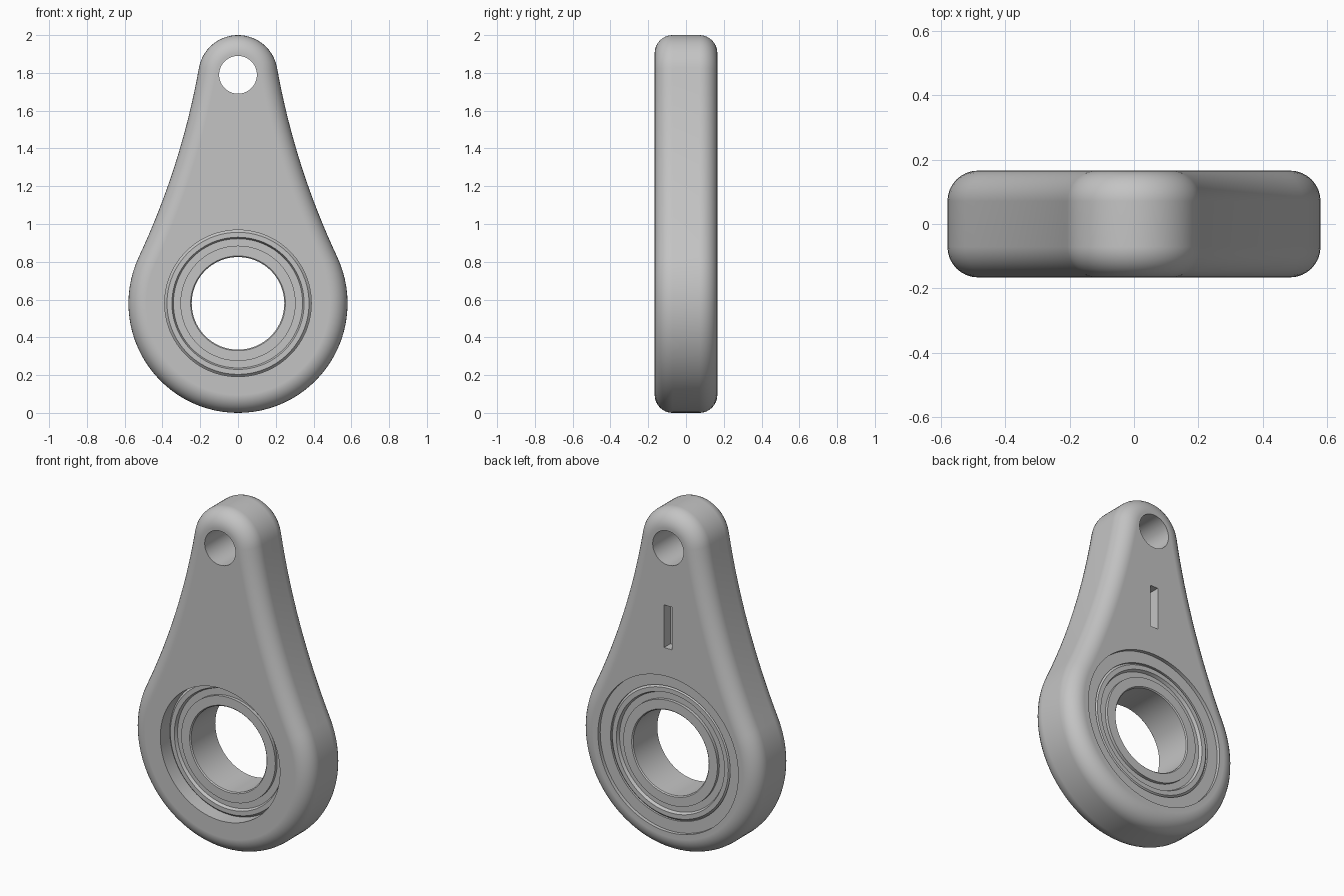
import bpy
import bmesh
from math import sin, cos, pi, atan2, sqrt

if "Cube" in bpy.data.objects:
    bpy.data.objects.remove(bpy.data.objects["Cube"])

HALF = 0.166            # half the body thickness
FILLET = 0.095
LOW, LOW_R = 0.58, 0.58     # big end: centre height and radius
TOP, TOP_R = 1.79, 0.21     # small end
WAIST_R = 4.0               # concave flank radius

grey = bpy.data.materials.new("plain grey")
grey.use_nodes = True
colour = (0.55, 0.55, 0.55, 1)
grey.diffuse_color = colour
grey.node_tree.nodes["Principled BSDF"].inputs["Base Color"].default_value = colour


def loft(name, rings, closed=False):
    """Skin a row of equal point rings; cap the ends, or join last to first."""
    bm = bmesh.new()
    rows = [[bm.verts.new(p) for p in ring] for ring in rings]
    pairs = list(zip(rows, rows[1:]))
    if closed:
        pairs.append((rows[-1], rows[0]))
    else:
        bm.faces.new(rows[0])
        bm.faces.new(rows[-1])
    for a, b in pairs:
        for i in range(len(a)):
            j = (i + 1) % len(a)
            bm.faces.new((a[i], a[j], b[j], b[i]))
    bmesh.ops.recalc_face_normals(bm, faces=bm.faces)
    mesh = bpy.data.meshes.new(name)
    bm.to_mesh(mesh)
    bm.free()
    mesh.materials.append(grey)
    obj = bpy.data.objects.new(name, mesh)
    bpy.context.collection.objects.link(obj)
    return obj


def circle(r, y, z, n=96):
    return [(r * cos(2 * pi * i / n), y, z + r * sin(2 * pi * i / n)) for i in range(n)]


def lathe(name, profile, z, closed=False):
    return loft(name, [circle(r, y, z) for r, y in profile], closed)


def arc(cx, cz, r, start, end, n):
    return [(cx + r * cos(start + (end - start) * i / n),
             cz + r * sin(start + (end - start) * i / n)) for i in range(n)]


def teardrop(inset, y):
    """Two end arcs joined by tangent concave flanks, moved inwards by inset."""
    gap = TOP - LOW
    far, near = WAIST_R + LOW_R, WAIST_R + TOP_R
    rise = (far ** 2 - near ** 2 + gap ** 2) / (2 * gap)
    cx = sqrt(far ** 2 - rise ** 2)
    low_a = atan2(rise, cx)
    top_a = atan2(rise - gap, cx)
    half = arc(0, LOW, LOW_R - inset, -pi / 2, low_a, 28)
    half += arc(cx, LOW + rise, WAIST_R + inset, pi + low_a, pi + top_a, 16)
    half += arc(0, TOP, TOP_R - inset, top_a, pi / 2, 14)
    half.append((0, TOP + TOP_R - inset))
    mirrored = [(-x, z) for x, z in half[-2:0:-1]]
    return [(x, y, z) for x, z in half + mirrored]


def cut(target, cutter):
    mod = target.modifiers.new("cut", "BOOLEAN")
    mod.operation = "DIFFERENCE"
    mod.solver = "EXACT"
    mod.object = cutter
    bpy.context.view_layer.objects.active = target
    bpy.ops.object.modifier_apply(modifier=mod.name)
    bpy.data.objects.remove(cutter)


def smooth(obj):
    bpy.ops.object.select_all(action="DESELECT")
    obj.select_set(True)
    bpy.context.view_layer.objects.active = obj
    bpy.ops.object.shade_smooth_by_angle(angle=pi / 6)
    mod = obj.modifiers.new("even shading", "WEIGHTED_NORMAL")
    mod.keep_sharp = True


# Body with rounded rims
steps = 8
rim = [(FILLET * (1 - sin(a)), HALF - FILLET * (1 - cos(a)))
       for a in (pi / 2 * i / steps for i in range(steps + 1))]
layers = [(d, y) for d, y in rim] + [(d, -y) for d, y in reversed(rim)]
body = loft("body", [teardrop(d, y) for d, y in layers])

# Bearing bore with a shallow step at the back
back = 0.145
cut(body, lathe("bore_cutter", [(0.388, -0.3), (0.388, back), (0.455, back), (0.455, 0.3)], LOW))

# Hanging hole
cut(body, lathe("hole_cutter", [(0.1, -0.3), (0.1, 0.3)], TOP))

# Blind slot in the back
slot = [[(x * 0.026, y, z) for x, z in ((-1, 1.2), (1, 1.2), (1, 1.45), (-1, 1.45))]
        for y in (HALF - 0.06, 0.3)]
cut(body, loft("slot_cutter", slot))
smooth(body)

# Bearing: outer race, recessed shield and inner race
front, dip, bevel = -0.09, 0.018, 0.012


def face_profile(y, inward):
    return [(0.245, y + inward * bevel / 2), (0.245 + bevel / 2, y), (0.305, y),
            (0.305, y + inward * dip), (0.342, y + inward * dip), (0.35, y),
            (0.388 - bevel, y), (0.388, y + inward * bevel)]


bearing = lathe("bearing", face_profile(front, 1) + face_profile(back, -1)[::-1], LOW, closed=True)
smooth(bearing)
